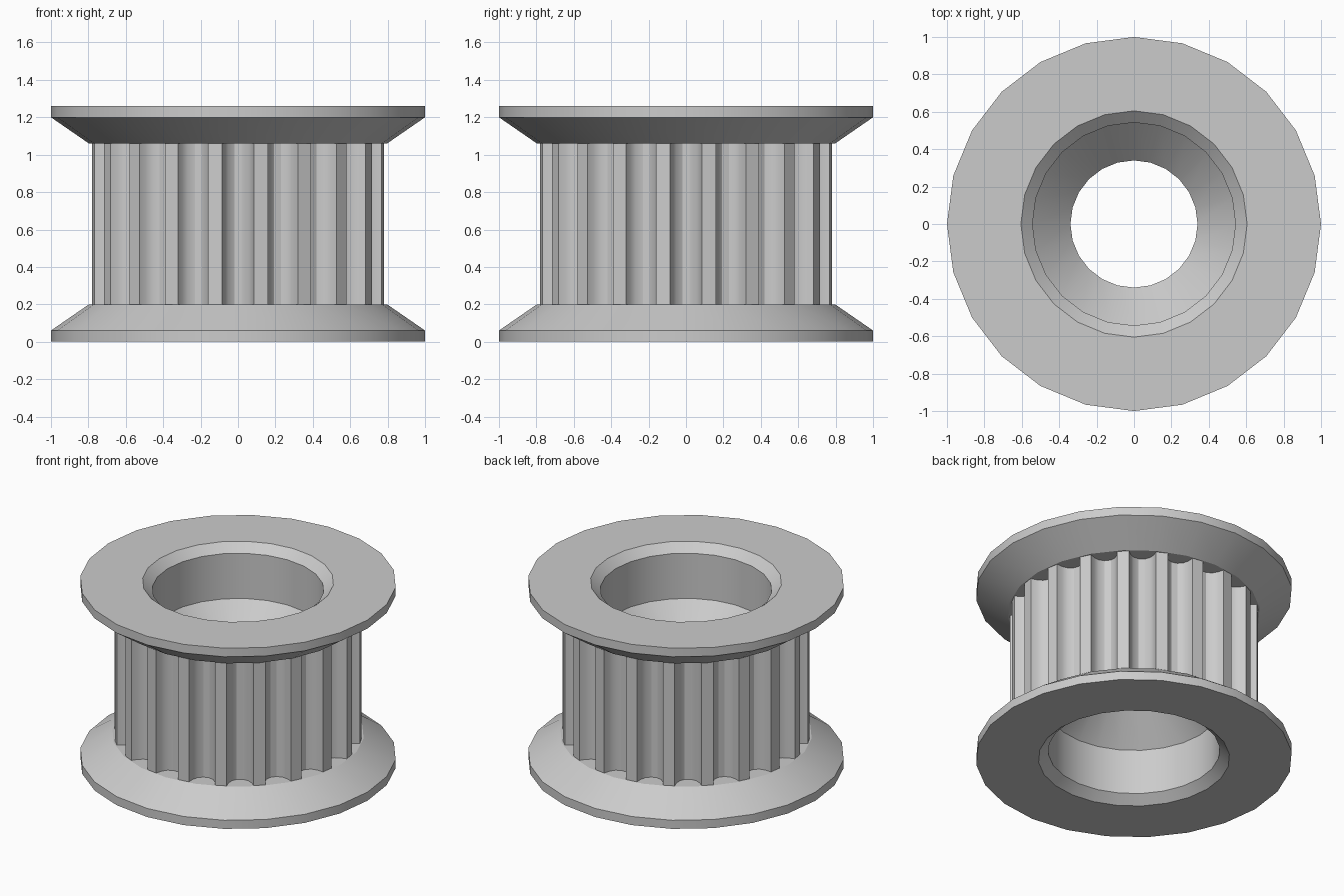
import bpy
import math

cube = bpy.data.objects.get("Cube")
if cube:
    bpy.data.objects.remove(cube, do_unlink=True)

HEIGHT = 1.26
FLANGE_TOP = 0.2
SIDES = 24
TEETH = 20
TOOTH_RADIUS = 0.785

metal = bpy.data.materials.new("light grey metal")
metal.use_nodes = True
grey = (0.6, 0.6, 0.6, 1)
metal.diffuse_color = grey
metal.node_tree.nodes["Principled BSDF"].inputs["Base Color"].default_value = grey


def skin(name, rings, close_rings):
    """Join equal point loops with quads; the loops wrap around the axis."""
    n = len(rings[0])
    verts = [p for ring in rings for p in ring]
    faces = []
    count = len(rings)
    for r in range(count if close_rings else count - 1):
        a, b = r * n, (r + 1) % count * n
        for i in range(n):
            j = (i + 1) % n
            faces.append((a + i, b + i, b + j, a + j))
    mesh = bpy.data.meshes.new(name)
    mesh.from_pydata(verts, [], faces)
    mesh.materials.append(metal)
    obj = bpy.data.objects.new(name, mesh)
    bpy.context.collection.objects.link(obj)
    bpy.ops.object.select_all(action="DESELECT")
    obj.select_set(True)
    bpy.context.view_layer.objects.active = obj
    bpy.ops.object.shade_smooth_by_angle(angle=math.radians(30))
    return obj


def circle(radius, z):
    step = math.tau / SIDES
    return [(radius * math.cos(i * step), radius * math.sin(i * step), z)
            for i in range(SIDES)]


# Flanges and stepped bore: lower half profile, mirrored to the upper half
half = [(0.65, FLANGE_TOP), (0.797, FLANGE_TOP), (1, 0.06), (1, 0),
        (0.605, 0), (0.543, 0.055), (0.543, 0.37), (0.34, 0.575)]
profile = half + [(r, HEIGHT - z) for r, z in reversed(half)]
skin("flanges_and_bore", [circle(r, z) for r, z in profile], False)

# Toothed barrel: rounded grooves between narrow flat lands
groove_half = [(0.085, 0), (0.074, 0.04), (0.053, 0.075), (0.02, 0.095)]
groove = [(-w, d) for w, d in groove_half] + [(w, d) for w, d in reversed(groove_half)]
outline = []
for t in range(TEETH):
    turn = math.tau * t / TEETH
    for w, depth in groove:
        x = math.sqrt(TOOTH_RADIUS ** 2 - groove_half[0][0] ** 2) - depth
        outline.append((x * math.cos(turn) - w * math.sin(turn),
                        x * math.sin(turn) + w * math.cos(turn)))
top = [(x, y, HEIGHT - FLANGE_TOP) for x, y in outline]
bottom = [(x, y, FLANGE_TOP) for x, y in outline]
skin("toothed_barrel", [top, bottom], False)
